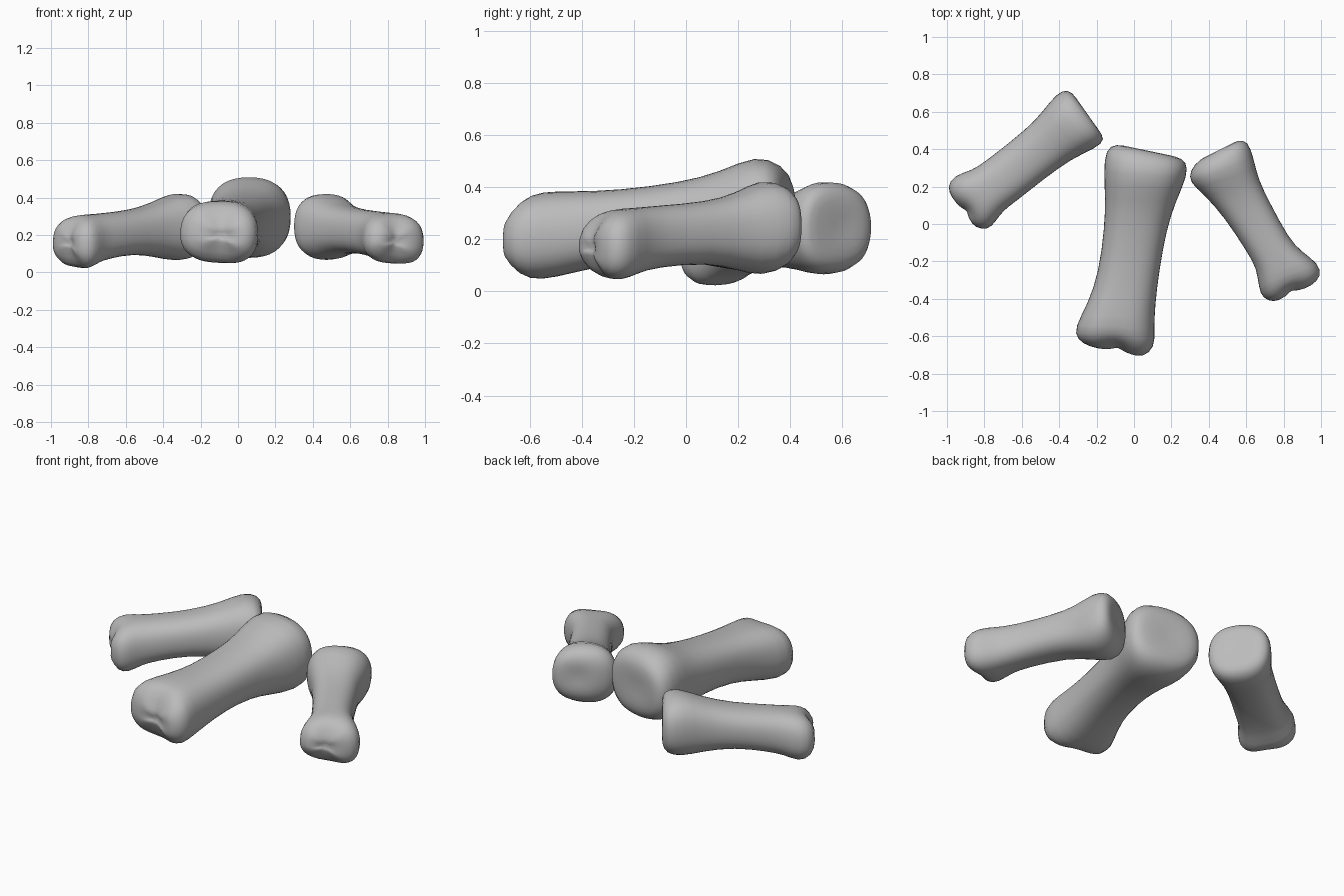
import bpy, bmesh, math
from mathutils import Vector

cube = bpy.data.objects.get("Cube")
if cube:
    bpy.data.objects.remove(cube, do_unlink=True)

GREY = (0.5, 0.5, 0.5, 1.0)
bone_mat = bpy.data.materials.new("bone grey")
bone_mat.use_nodes = True
bone_mat.diffuse_color = GREY
bone_mat.node_tree.nodes["Principled BSDF"].inputs["Base Color"].default_value = GREY

SIDES = 20
ROUND = 0.82  # below one squares the cross-section slightly


def rounded(value):
    return math.copysign(abs(value) ** ROUND, value)


def make_bone(name, stations, notch, tilt):
    """Loft rings from the joint socket to the two-lobed far end.
    Station: edge x, edge y, opposite edge x, y, underside z, upper z."""
    bm = bmesh.new()
    rings, middles = [], []
    for ax, ay, bx, by, low, high in stations:
        middles.append(Vector(((ax + bx) / 2, (ay + by) / 2, (low + high) / 2)))
    axis = middles[-1] - middles[0]
    axis.z = 0
    axis.normalize()
    last = len(stations) - 1

    for i, (ax, ay, bx, by, low, high) in enumerate(stations):
        half = Vector(((bx - ax) / 2, (by - ay) / 2, 0))
        far = max(0.0, 1 - (last - i) / 4)
        ring = []
        for k in range(SIDES):
            angle = math.tau * k / SIDES
            u, w = rounded(math.cos(angle)), rounded(math.sin(angle))
            p = middles[i] + half * u
            p.z += w * (high - low) / 2
            # raise one lobe's underside and press a groove between the lobes
            if w < 0:
                p.z -= w * tilt * far * (1 - u) / 2
            groove = math.exp(-(u / 0.4) ** 2) * far
            p.z -= w * notch * 0.5 * groove
            if i >= last - 1:
                p -= axis * notch * groove
            ring.append(bm.verts.new(p))
        rings.append(ring)

    def bridge(first, second):
        for k in range(SIDES):
            n = (k + 1) % SIDES
            bm.faces.new((first[k], first[n], second[n], second[k]))

    def cap(ring, middle, push, flat):
        inner = []
        for v in ring:
            p = middle.lerp(v.co, 0.5)
            inner.append(bm.verts.new(p + axis * push * flat))
        bridge(ring, inner)
        pole = bm.verts.new(middle + axis * push)
        for k in range(SIDES):
            bm.faces.new((inner[k], inner[(k + 1) % SIDES], pole))

    for first, second in zip(rings, rings[1:]):
        bridge(first, second)
    cap(rings[0], middles[0], 0.006, 0.2)        # shallow dished socket
    cap(rings[-1], middles[-1], -notch, 0.1)     # grooved far end

    bmesh.ops.recalc_face_normals(bm, faces=bm.faces)
    for face in bm.faces:
        face.smooth = True
    mesh = bpy.data.meshes.new(name)
    bm.to_mesh(mesh)
    bm.free()
    mesh.materials.append(bone_mat)
    obj = bpy.data.objects.new(name, mesh)
    bpy.context.collection.objects.link(obj)
    smooth = obj.modifiers.new("Smooth surface", "SUBSURF")
    smooth.levels = smooth.render_levels = 1
    return obj


# Large central toe bone
make_bone("middle_toe_bone", [
    (-.10, .43, .23, .36, .16, .43),
    (-.155, .40, .285, .335, .10, .49),
    (-.165, .28, .29, .26, .065, .53),
    (-.155, .14, .225, .12, .09, .46),
    (-.16, -.02, .175, -.03, .12, .42),
    (-.19, -.26, .135, -.26, .11, .39),
    (-.25, -.43, .115, -.43, .06, .39),
    (-.32, -.55, .11, -.57, .02, .395),
    (-.31, -.62, .115, -.66, .03, .37),
    (-.23, -.66, .05, -.715, .11, .28),
], notch=.04, tilt=.05)

# Smaller bone on the model's left
make_bone("left_toe_bone", [
    (.35, .345, .56, .45, .15, .36),
    (.295, .285, .61, .445, .09, .41),
    (.295, .22, .64, .36, .055, .435),
    (.37, .16, .665, .24, .08, .38),
    (.48, .04, .725, .12, .11, .345),
    (.61, -.16, .83, -.08, .09, .33),
    (.655, -.24, .90, -.15, .06, .325),
    (.665, -.34, .99, -.21, .02, .325),
    (.685, -.40, 1.005, -.28, .03, .30),
    (.75, -.42, .95, -.33, .09, .24),
], notch=.03, tilt=.05)

# Smaller bone on the model's right
make_bone("right_toe_bone", [
    (-.33, .705, -.19, .505, .14, .36),
    (-.38, .725, -.15, .45, .08, .41),
    (-.45, .66, -.20, .405, .055, .435),
    (-.52, .56, -.33, .35, .08, .38),
    (-.65, .45, -.48, .24, .10, .335),
    (-.79, .34, -.63, .12, .07, .32),
    (-.87, .285, -.70, .07, .04, .315),
    (-.96, .265, -.74, .01, -.005, .315),
    (-1.005, .20, -.78, -.035, .01, .29),
    (-.97, .135, -.85, -.02, .08, .23),
], notch=.03, tilt=.05)
